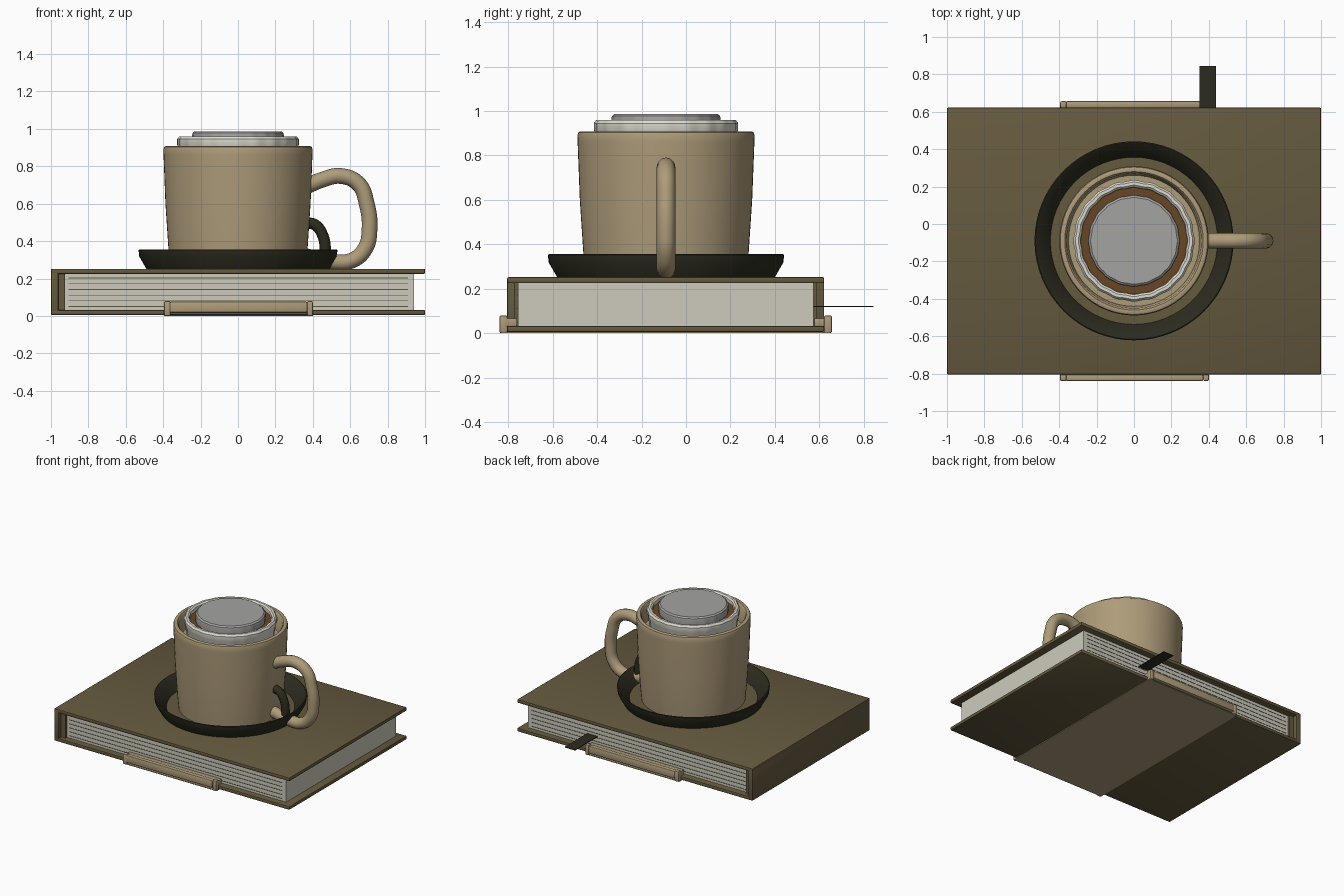
import bpy, bmesh, math
from mathutils import Vector

if "Cube" in bpy.data.objects:
    bpy.data.objects.remove(bpy.data.objects["Cube"])


def material(name, rgb):
    lin = [((c / 255 + 0.055) / 1.055) ** 2.4 for c in rgb] + [1.0]
    m = bpy.data.materials.new(name)
    m.use_nodes = True
    m.diffuse_color = lin
    bsdf = m.node_tree.nodes["Principled BSDF"]
    bsdf.inputs["Base Color"].default_value = lin
    bsdf.inputs["Roughness"].default_value = 0.7
    return m


COVER = material("olive brown", (101, 90, 63))
TAN = material("tan ceramic", (174, 156, 122))
PAGE = material("paper", (205, 203, 189))
LINE = material("page line", (92, 86, 66))
DARK = material("dark olive", (43, 43, 31))
CREAM = material("off white", (222, 220, 208))
COFFEE = material("coffee brown", (104, 70, 38))
SILVER = material("silver grey", (163, 164, 162))
CENTRE = Vector((0, -0.09, 0))


def finish(bm, name, mat, smooth=False):
    bmesh.ops.recalc_face_normals(bm, faces=bm.faces)
    me = bpy.data.meshes.new(name)
    bm.to_mesh(me)
    bm.free()
    me.materials.append(mat)
    ob = bpy.data.objects.new(name, me)
    bpy.context.collection.objects.link(ob)
    if smooth:
        smooth_object(ob)
    return ob


def smooth_object(ob):
    bpy.ops.object.select_all(action="DESELECT")
    ob.select_set(True)
    bpy.context.view_layer.objects.active = ob
    bpy.ops.object.shade_smooth_by_angle(angle=math.radians(35))


def box(name, x, y, z, mat, bevel=0.0):
    bm = bmesh.new()
    bmesh.ops.create_cube(bm, size=1)
    for v in bm.verts:
        v.co = [a + (b - a) * (c + 0.5) for (a, b), c in zip((x, y, z), v.co)]
    if bevel:
        bmesh.ops.bevel(bm, geom=bm.edges[:], offset=bevel, segments=2,
                        profile=0.5, affect="EDGES")
    return finish(bm, name, mat, bevel > 0)


def lathe(name, profile, mat, steps=64, lobes=0, depth=0.0):
    """Spin a radius/height profile; lobes give a wavy wall."""
    bm = bmesh.new()
    verts = [bm.verts.new((r, 0, z)) for r, z in profile]
    edges = [bm.edges.new(p) for p in zip(verts, verts[1:])]
    bmesh.ops.spin(bm, geom=verts + edges, axis=(0, 0, 1), cent=(0, 0, 0),
                   angle=math.tau, steps=steps, use_duplicate=False)
    bmesh.ops.remove_doubles(bm, verts=bm.verts, dist=0.0005)
    for v in bm.verts:
        if lobes:
            wave = 1 - depth * (1 - math.cos(lobes * math.atan2(v.co.y, v.co.x)))
            v.co.x *= wave
            v.co.y *= wave
        v.co += CENTRE
    return finish(bm, name, mat, True)


def tube(name, points, radius, mat):
    cu = bpy.data.curves.new(name, "CURVE")
    cu.dimensions = "3D"
    cu.bevel_depth = radius
    cu.bevel_resolution = 4
    cu.use_fill_caps = True
    sp = cu.splines.new("BEZIER")
    sp.bezier_points.add(len(points) - 1)
    for bp, (x, z) in zip(sp.bezier_points, points):
        bp.co = (x, CENTRE.y, z)
        bp.handle_left_type = bp.handle_right_type = "AUTO"
    cu.materials.append(mat)
    ob = bpy.data.objects.new(name, cu)
    bpy.context.collection.objects.link(ob)
    bpy.ops.object.select_all(action="DESELECT")
    ob.select_set(True)
    bpy.context.view_layer.objects.active = ob
    bpy.ops.object.convert(target="MESH")
    smooth_object(bpy.context.object)


# Book: two covers, spine, page block
DEPTH = (-0.805, 0.622)
box("bottom_cover", (-1, 1), DEPTH, (0.005, 0.032), COVER, 0.006)
box("top_cover", (-1, 1), DEPTH, (0.225, 0.252), COVER, 0.006)
box("spine", (-1, -0.96), DEPTH, (0.006, 0.251), COVER, 0.006)
box("spine_lining", (-0.965, -0.925), (-0.775, 0.59), (0.03, 0.23), COVER)
box("page_block", (-0.93, 0.94), (-0.757, 0.573), (0.03, 0.227), PAGE)

# Thin page lines on the front and back edges
for side, y in (("front", -0.757), ("back", 0.573)):
    for i in range(6):
        z = 0.05 + i * 0.0305
        box(f"{side}_page_line_{i + 1}", (-0.905, 0.91), (y - 0.002, y + 0.002),
            (z - 0.002, z + 0.002), LINE)

# Ribbon bookmark
box("bookmark", (0.35, 0.438), (0.4, 0.845), (0.117, 0.123), DARK)

# Strap under the book, hooked over both long edges
box("strap_base", (-0.395, 0.4), (-0.83, 0.647), (0, 0.006), TAN)
for side, outer, inner in (("front", -0.84, -0.76), ("back", 0.657, 0.577)):
    s = 1 if inner > outer else -1
    wall = sorted((outer, outer + s * 0.036))
    hook = sorted((outer + s * 0.02, inner))
    box(f"{side}_strap_wall", (-0.365, 0.37), wall, (0.018, 0.076), TAN, 0.008)
    box(f"{side}_strap_hook", (-0.39, 0.395), hook, (0.03, 0.068), TAN, 0.006)
    for end, x in (("right", (-0.395, -0.36)), ("left", (0.37, 0.4))):
        box(f"{side}_strap_{end}_end", x, wall, (0, 0.08), TAN, 0.008)

# Saucer: dark flared rim around a brown floor
lathe("saucer_rim", [(0.44, 0.252), (0.49, 0.252), (0.528, 0.318), (0.532, 0.352),
                     (0.526, 0.356), (0.518, 0.352), (0.455, 0.275), (0.44, 0.252)], DARK)
lathe("saucer_floor", [(0, 0.252), (0.458, 0.252), (0.458, 0.262), (0, 0.262)], COVER)

# Mug with an open top
lathe("mug_body", [(0, 0.26), (0.362, 0.26), (0.372, 0.36), (0.388, 0.6), (0.398, 0.86),
                   (0.399, 0.89), (0.394, 0.904), (0.384, 0.909), (0.37, 0.907),
                   (0.36, 0.895), (0.35, 0.78), (0, 0.78)], TAN)
tube("mug_handle", [(0.37, 0.695), (0.45, 0.728), (0.55, 0.748), (0.645, 0.705),
                    (0.688, 0.6), (0.703, 0.46), (0.68, 0.36), (0.61, 0.297),
                    (0.5, 0.29), (0.36, 0.32)], 0.042, TAN)
tube("inner_handle", [(0.36, 0.5), (0.415, 0.485), (0.453, 0.43), (0.467, 0.35),
                      (0.46, 0.27)], 0.03, DARK)

# Wavy inner cup, drink and lid
lathe("inner_cup", [(0.30, 0.78), (0.318, 0.9), (0.325, 0.915), (0.325, 0.945),
                    (0.314, 0.96), (0.298, 0.96), (0.287, 0.95), (0.284, 0.9)],
      CREAM, 120, 20, 0.008)
lathe("drink", [(0, 0.88), (0.29, 0.88), (0.29, 0.925), (0, 0.925)], COFFEE)
lathe("lid", [(0.242, 0.91), (0.246, 0.965), (0.243, 0.978), (0.232, 0.987), (0, 0.987)],
      SILVER, 120, 20, 0.006)
